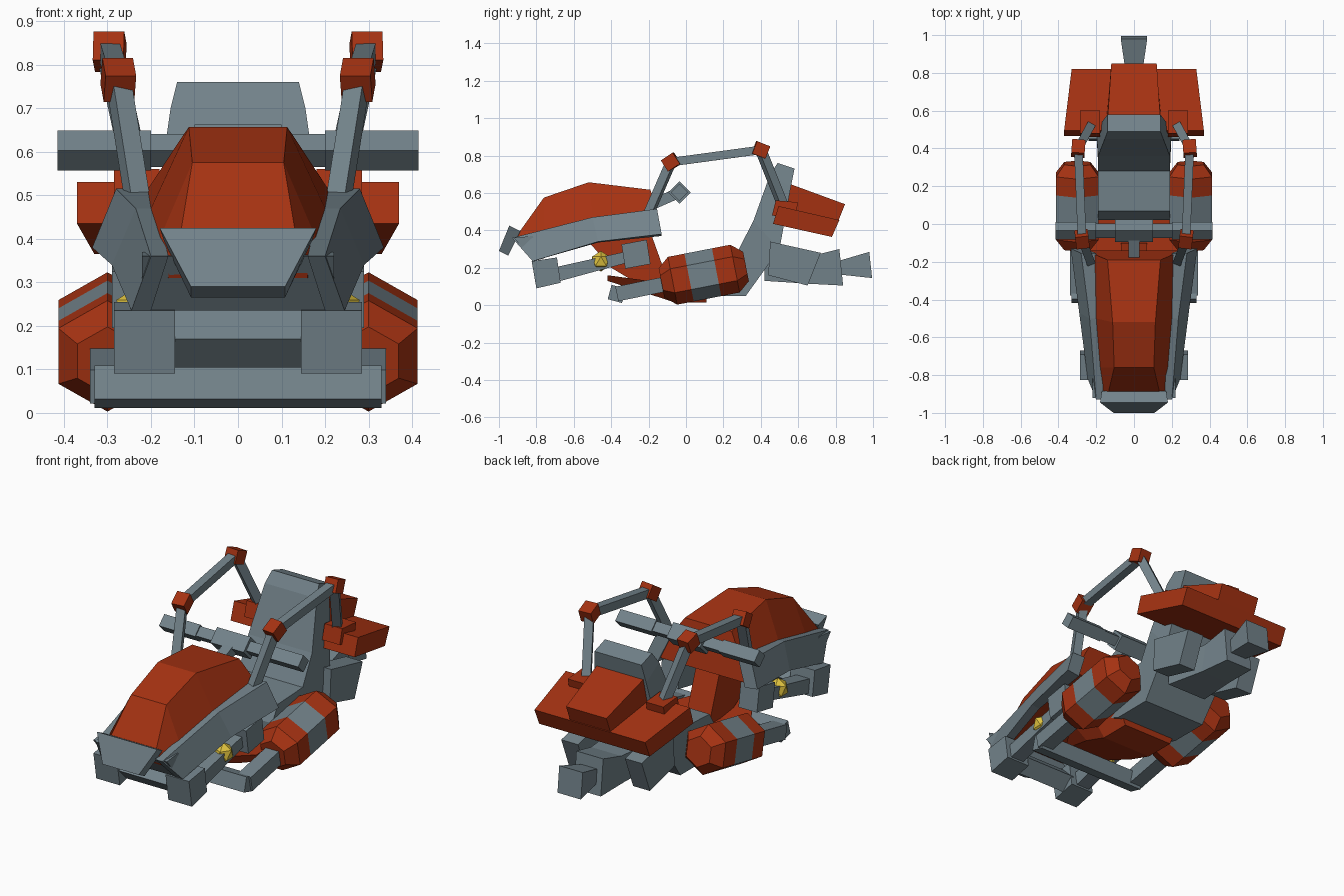
import bpy, bmesh, math
from mathutils import Vector, Matrix

cube = bpy.data.objects.get("Cube")
if cube:
    bpy.data.objects.remove(cube, do_unlink=True)


def material(name, colour):
    mat = bpy.data.materials.new(name)
    mat.use_nodes = True
    mat.diffuse_color = (*colour, 1)
    mat.node_tree.nodes["Principled BSDF"].inputs["Base Color"].default_value = (*colour, 1)
    return mat


RED = material("rust red", (0.38, 0.032, 0.006))
GREY = material("steel grey", (0.17, 0.225, 0.255))
YELLOW = material("yellow", (0.75, 0.55, 0.05))


def finish(name, bm, mats, mirror):
    """Turn a bmesh into an object, mirrored across x = 0 on request."""
    bmesh.ops.recalc_face_normals(bm, faces=bm.faces)
    mesh = bpy.data.meshes.new(name)
    bm.to_mesh(mesh)
    bm.free()
    for mat in mats:
        mesh.materials.append(mat)
    obj = bpy.data.objects.new(name, mesh)
    bpy.context.scene.collection.objects.link(obj)
    if mirror:
        obj.modifiers.new("Mirror", 'MIRROR').use_mirror_merge = False
    return obj


def loft(name, rings, mat, mirror=False, band=None, band_mat=None):
    """Skin a row of equal rings; one band may take a second colour."""
    bm = bmesh.new()
    rows = [[bm.verts.new(p) for p in ring] for ring in rings]
    count = len(rows[0])
    for r, (a, b) in enumerate(zip(rows, rows[1:])):
        for i in range(count):
            j = (i + 1) % count
            face = bm.faces.new((a[i], a[j], b[j], b[i]))
            face.material_index = int(r == band)
    bm.faces.new(rows[0])
    bm.faces.new(rows[-1])
    return finish(name, bm, [mat, band_mat] if band_mat else [mat], mirror)


def prism(name, profile, x0, x1, mat, mirror=False):
    """Extrude a side profile of (y, z) points from x0 to x1."""
    return loft(name, [[(x, y, z) for y, z in profile] for x in (x0, x1)], mat, mirror)


def symmetric(name, sections, mat):
    """Loft across x = 0 from half sections of (x, y, z) points."""
    rings = [half + [(-x, y, z) for x, y, z in reversed(half)] for half in sections]
    return loft(name, rings, mat)


def tube(name, start, end, radius, mat, mirror=False, roll=45, end_radius=None):
    """Four-sided bar between two points."""
    start, end = Vector(start), Vector(end)
    turn = (end - start).to_track_quat('Z', 'Y')
    rings = []
    for centre, size in ((start, radius), (end, end_radius or radius)):
        angles = [math.radians(roll + 90 * i) for i in range(4)]
        rings.append([centre + turn @ Vector((size * math.cos(a), size * math.sin(a), 0))
                      for a in angles])
    return loft(name, rings, mat, mirror)


# Hood: top edge, shoulder, lower edge
symmetric("hood", [
    [(.14, -.91, .365), (.16, -.91, .355), (.16, -.88, .31)],
    [(.105, -.76, .575), (.18, -.76, .4), (.2, -.76, .31)],
    [(.113, -.52, .657), (.2, -.5, .47), (.22, -.5, .36)],
    [(.14, -.19, .617), (.21, -.16, .51), (.25, -.14, .39)],
], RED)

# Side fenders, flaring toward the rider
loft("fender", [
    [(.16, -.93, .36), (.2, -.93, .36), (.245, -.82, .235), (.2, -.82, .235)],
    [(.185, -.5, .47), (.235, -.5, .47), (.29, -.47, .34), (.24, -.47, .335)],
    [(.2, -.155, .515), (.28, -.155, .515), (.335, -.13, .38), (.26, -.13, .37)],
], GREY, True)
prism("front_apron", [(-.92, .36), (-.815, .235), (-.76, .25), (-.82, .37)], -.22, .22, GREY)
symmetric("nose_plate", [
    [(.18, -.945, .425), (.17, -.885, .395)],
    [(.108, -1, .29), (.108, -.95, .265)],
], GREY)

# Front suspension
prism("front_block", [(-.825, .235), (-.69, .255), (-.67, .12), (-.8, .09)], .145, .285, GREY, True)
prism("suspension_arm", [(-.69, .205), (-.33, .285), (-.32, .225), (-.67, .13)], .18, .26, GREY, True)
prism("arm_mount", [(-.345, .325), (-.21, .35), (-.19, .22), (-.325, .195)], .18, .29, GREY, True)
tube("front_crossbar", (-.16, -.74, .17), (.16, -.74, .17), .066, GREY, roll=0)
bm = bmesh.new()
bmesh.ops.create_icosphere(bm, subdivisions=1, radius=.055,
                           matrix=Matrix.Translation((.23, -.455, .235)))
finish("shock_joint", bm, [YELLOW], True)

# Neck and floor pan
prism("neck", [(-.53, .35), (-.19, .39), (-.1, .14), (-.2, .08), (-.4, .2)], -.07, .07, RED)
symmetric("floor_pan", [
    [(.1, -.42, .16), (.1, -.42, .13)],
    [(.25, -.2, .13), (.15, -.2, .06)],
    [(.24, -.06, .13), (.15, -.06, .015)],
    [(.2, .11, .14), (.15, .11, .015)],
], RED)

# Foot rail in front of the pods
tube("foot_rail_side", (.3, -.37, .06), (.3, -.05, .125), .056, GREY, True)
tube("foot_rail_front", (-.33, -.37, .06), (.33, -.37, .06), .056, GREY, roll=30)

# Seat: base, backrest and headrest in one shape
symmetric("seat_front", [
    [(.19, .02, .2), (.19, .02, .08)],
    [(.19, .07, .285), (.19, .1, .05)],
    [(.19, .28, .295), (.19, .32, .05)],
    [(.19, .36, .45), (.2, .5, .3)],
    [(.155, .45, .7), (.155, .56, .63)],
    [(.14, .49, .76), (.14, .58, .73)],
], GREY)

# Rear exhausts and tail
prism("side_exhaust", [(.45, .34), (.72, .28), (.65, .105), (.44, .16)], .14, .24, GREY, True)
symmetric("tail_body", [
    [(.12, .42, .26), (.12, .42, .13)],
    [(.09, .68, .265), (.09, .65, .115)],
    [(.08, .82, .3), (.08, .84, .105)],
], GREY)
symmetric("tail_nozzle", [
    [(.045, .81, .235), (.045, .81, .165)],
    [(.07, .98, .285), (.07, .995, .145)],
], GREY)

# Rear wing with its central hump
symmetric("rear_wing", [
    [(.37, .495, .53), (.37, .465, .435)],
    [(.33, .82, .455), (.33, .78, .365)],
], RED)
symmetric("rear_hump", [
    [(.14, .55, .65), (.15, .5, .5)],
    [(.12, .85, .54), (.12, .81, .44)],
], RED)
prism("bar_socket", [(.48, .56), (.6, .55), (.58, .46), (.46, .48)], .18, .285, RED, True)

# Roll bars: path with jointed corners
path = [Vector(p) for p in ((.22, -.23, .42), (.275, -.08, .765), (.295, .4, .83), (.23, .52, .53))]
for label, a, b in zip(("front", "upper", "rear"), path, path[1:]):
    tube("roll_bar_" + label, a, b, .032, GREY, True)
for label, i in (("front", 1), ("rear", 2)):
    along = (path[i + 1] - path[i - 1]).normalized() * .038
    tube("roll_joint_" + label, path[i] - along, path[i] + along, .05, RED, True)

# Handlebar: centre clamp, thin bar, grips and stem
tube("handlebar", (-.25, -.035, .603), (.25, -.035, .603), .038, GREY, roll=0)
tube("handlebar_clamp", (-.1, -.035, .603), (.1, -.035, .603), .06, GREY, roll=0)
tube("handlebar_grip", (.2, -.035, .603), (.415, -.035, .603), .046, GREY, True, roll=0)
tube("handlebar_stem", (0, -.2, .53), (0, -.04, .6), .04, GREY)

# Hexagonal pods, pitched up at the rear, with a grey band
pitch = Matrix.Translation((.3, .095, .163)) @ Matrix.Rotation(math.radians(11), 4, 'X')
rings = []
for along, radius in ((-.23, .08), (-.17, .13), (-.08, .13), (.07, .13), (.17, .13), (.23, .08)):
    angles = [math.radians(60 * i) for i in range(6)]
    rings.append([pitch @ Vector((radius * math.sin(a), along, radius * math.cos(a)))
                  for a in angles])
loft("side_pod", rings, RED, True, band=2, band_mat=GREY)
